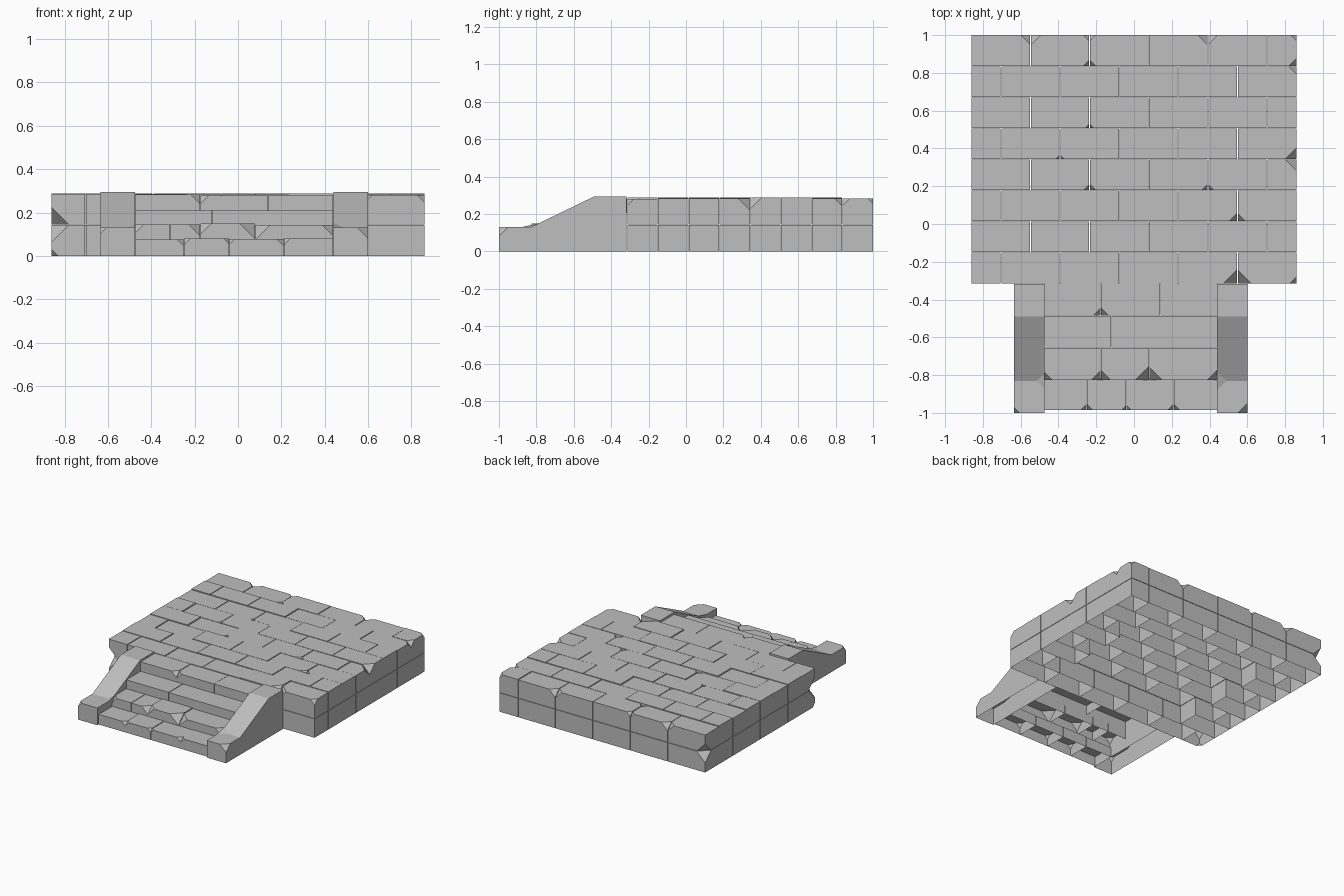
import bpy, bmesh, random
from mathutils import Vector

if "Cube" in bpy.data.objects:
    bpy.data.objects.remove(bpy.data.objects["Cube"], do_unlink=True)
random.seed(4)

stone = bpy.data.materials.new("grey_stone")
stone.use_nodes = True
GREY = (0.52, 0.52, 0.52, 1)
stone.diffuse_color = GREY
stone.node_tree.nodes["Principled BSDF"].inputs["Base Color"].default_value = GREY

# Broken corners: position and size
CHIPS = [
    (-.86, -.315, .145, .08), (.55, -.315, .285, .07), (.86, -.315, .285, .035),
    (-.86, -.315, 0, .03), (-.86, 1, .145, .07), (.86, .84, .285, .04),
    (.86, .345, .285, .06), (.86, 1, .285, .03), (-.55, 1, .285, .05),
    (-.24, 1, .285, .03), (.39, 1, .285, .05), (.55, .015, .285, .04),
    (-.24, .18, .285, .03), (.39, .18, .285, .03), (-.39, .345, .285, .02),
    (-.24, .51, .285, .02), (-.24, .84, .285, .03),
    (-.175, -.485, .28, .04), (-.475, -.825, .14, .04), (-.175, -.825, .14, .05),
    (.08, -.825, .14, .07), (.44, -.825, .14, .05), (-.25, -.985, .08, .03),
    (-.04, -.985, .08, .025), (.21, -.985, .08, .03),
    (.6, -1, .13, .05), (-.635, -1, .13, .03),
]


def finish(bm, name, open_bottom):
    """Chip listed corners, open the underside and make the object."""
    for x, y, z, size in CHIPS:
        hit = [v for v in bm.verts if (v.co - Vector((x, y, z))).length < .018]
        if hit:
            bmesh.ops.bevel(bm, geom=hit[:1], offset=size, segments=1,
                            affect='VERTICES', clamp_overlap=True)
    bm.normal_update()
    if open_bottom:
        under = [f for f in bm.faces if f.normal.z < -.95]
        bmesh.ops.delete(bm, geom=under, context='FACES')
    mesh = bpy.data.meshes.new(name)
    bm.to_mesh(mesh)
    bm.free()
    mesh.materials.append(stone)
    bpy.context.collection.objects.link(bpy.data.objects.new(name, mesh))


def brick(name, low, high, open_bottom=True):
    low, high = Vector(low), Vector(high)
    bm = bmesh.new()
    bmesh.ops.create_cube(bm, size=1)
    for v in bm.verts:
        v.co = (low + high) / 2 + v.co * (high - low)
    finish(bm, name, open_bottom)


# Platform: running bond paving over a perimeter course
ROWS, PITCH, LENGTH, HALF = 8, .1644, .3127, .86
GAP = .0025
for row in range(ROWS):
    back = 1 - row * PITCH
    joints = [-HALF + LENGTH * (i + (0 if row % 2 == 0 else .5)) for i in range(6)]
    cuts = sorted({round(c, 3) for c in joints + [-HALF, HALF]})
    for i, (left, right) in enumerate(zip(cuts, cuts[1:])):
        edge = row in (0, ROWS - 1) or i in (0, len(cuts) - 2)
        x0 = left + (GAP if i else 0)
        x1 = right - (GAP if i < len(cuts) - 2 else 0)
        y0, y1 = back - PITCH + GAP / 2, back - GAP / 2 * (row > 0)
        top = .285 + random.uniform(-.004, .004)
        brick("paving_brick", (x0, y0, .145), (x1, y1, top), not edge)
        if edge:
            brick("foundation_brick", (x0, y0, 0), (x1, y1, .142))

# Steps: one row of stones per tread
TREADS = [
    (-.985, .08, [-.25, -.04, .21]),
    (-.825, .145, [-.315, -.175, .08]),
    (-.655, .212, [-.12]),
    (-.485, .281, [-.175, .14]),
]
base = 0
for front, top, splits in TREADS:
    cuts = [-.475] + splits + [.44]
    for left, right in zip(cuts, cuts[1:]):
        rise = random.uniform(-.004, .004)
        brick("step_stone", (left + GAP / 2, front, base),
              (right - GAP / 2, front + .169, top + rise))
    base = top - .006

# Sloping side walls beside the steps
PROFILE = [(-1, 0), (-1, .13), (-.83, .13), (-.49, .295), (-.318, .295), (-.318, 0)]
for name, inner, outer in (("right_side_wall", -.475, -.635), ("left_side_wall", .44, .6)):
    bm = bmesh.new()
    side = bm.faces.new([bm.verts.new((inner, y, z)) for y, z in PROFILE])
    grown = bmesh.ops.extrude_face_region(bm, geom=[side], use_keep_orig=True)
    moved = [g for g in grown["geom"] if isinstance(g, bmesh.types.BMVert)]
    bmesh.ops.translate(bm, vec=(outer - inner, 0, 0), verts=moved)
    bmesh.ops.recalc_face_normals(bm, faces=bm.faces)
    finish(bm, name, True)
